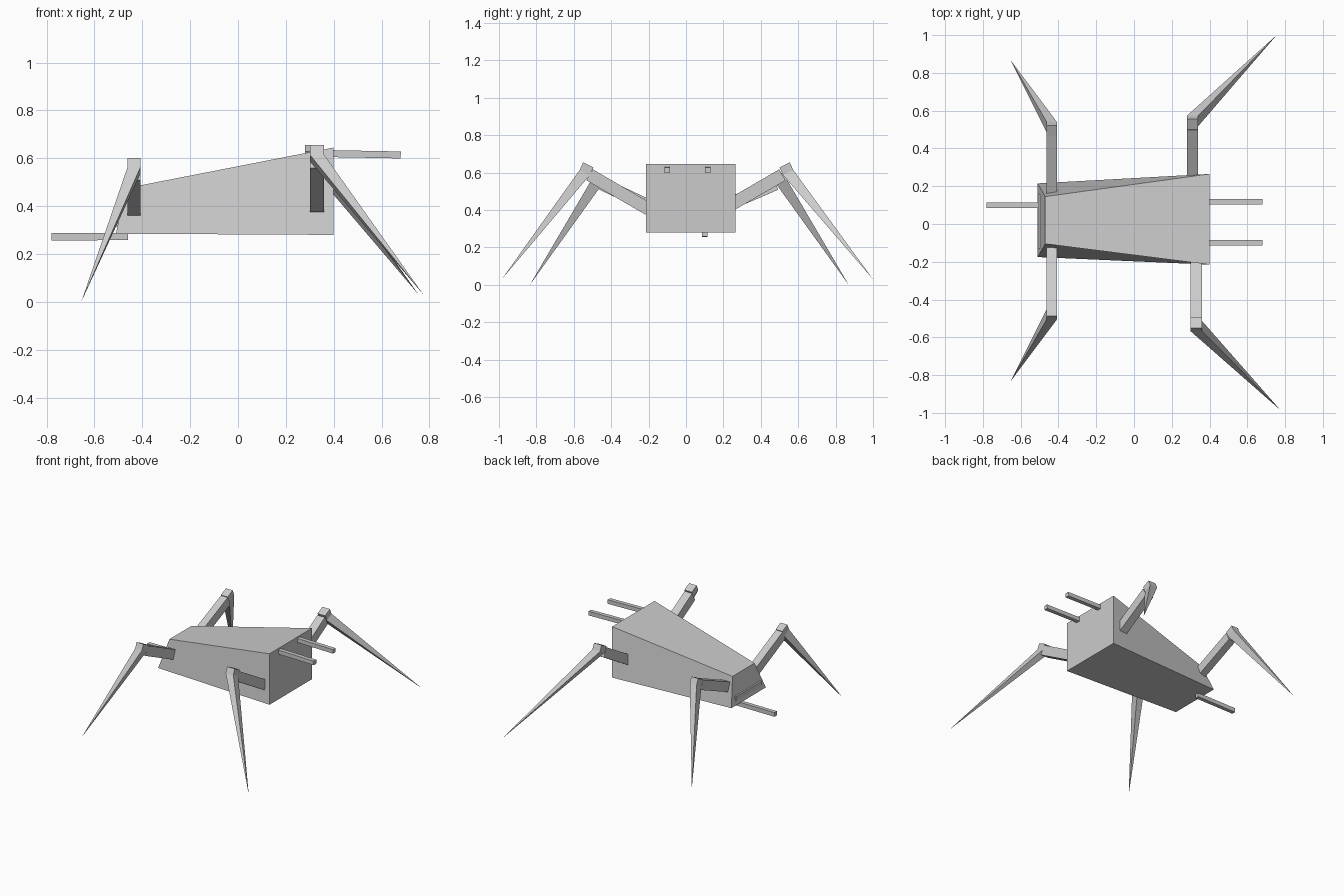
import bpy
from mathutils import Vector

cube = bpy.data.objects.get("Cube")
if cube:
    bpy.data.objects.remove(cube, do_unlink=True)

grey = bpy.data.materials.new("plain_grey")
grey.use_nodes = True
colour = (0.6, 0.6, 0.6, 1)
grey.diffuse_color = colour
grey.node_tree.nodes["Principled BSDF"].inputs["Base Color"].default_value = colour


def loft(name, rings, tip=None):
    """Join four-cornered rings into a closed solid, optionally ending in a point."""
    verts = [Vector(v) for ring in rings for v in ring]
    faces = [(3, 2, 1, 0)]
    for r in range(len(rings) - 1):
        for i in range(4):
            a, b = r * 4 + i, r * 4 + (i + 1) % 4
            faces.append((a, b, b + 4, a + 4))
    last = len(verts) - 4
    if tip:
        verts.append(Vector(tip))
        faces += [(last + i, last + (i + 1) % 4, last + 4) for i in range(4)]
    else:
        faces.append(tuple(range(last, last + 4)))
    mesh = bpy.data.meshes.new(name)
    mesh.from_pydata(verts, [], faces)
    mesh.materials.append(grey)
    obj = bpy.data.objects.new(name, mesh)
    bpy.context.collection.objects.link(obj)
    # Make the face directions agree
    import bmesh
    bm = bmesh.new()
    bm.from_mesh(mesh)
    bmesh.ops.recalc_face_normals(bm, faces=bm.faces)
    bm.to_mesh(mesh)
    bm.free()
    return obj


def beam(name, start, end, width, height, side):
    """Rectangular bar between two points; side is its width direction."""
    start, end, side = Vector(start), Vector(end), Vector(side)
    up = (end - start).cross(side).normalized() * height / 2
    across = side * width / 2
    ring = [across + up, up - across, -across - up, across - up]
    return loft(name, [[p + c for c in ring] for p in (start, end)])


# Wedge-shaped body, narrow and slanted at one end
loft("body", [
    [(-0.51, -0.175, 0.285), (-0.51, 0.215, 0.285), (-0.47, 0.145, 0.475), (-0.47, -0.105, 0.475)],
    [(0.4, -0.215, 0.28), (0.4, 0.265, 0.28), (0.4, 0.265, 0.645), (0.4, -0.215, 0.645)],
])

# Thin strip across the narrow end
beam("end_strip", (-0.502, -0.13, 0.33), (-0.502, 0.16, 0.33), 0.014, 0.03, (1, 0, 0))

# Rods at both ends
for name, y in (("left_rod", 0.117), ("right_rod", -0.1)):
    beam(name, (0.36, y, 0.62), (0.68, y, 0.614), 0.029, 0.029, (0, 1, 0))
beam("lower_rod", (-0.46, 0.1, 0.273), (-0.78, 0.1, 0.272), 0.028, 0.03, (0, 1, 0))


def leg(name, x, s, width, hip, joint, knee_y, knee_z, tip):
    """Sloping upper bar plus a knee block that tapers to a sharp foot."""
    beam(name + "_upper", (x, s * hip[0], hip[1]), (x, s * joint[0], joint[1]),
         width, 0.068, (1, 0, 0))
    rings = []
    for outer, inner in (((0, 0), (-0.055, -0.027)), ((0.018, -0.04), (-0.037, -0.067))):
        rings.append([(x + dx * width / 2, s * (knee_y + p[0]), knee_z + p[1])
                      for dx, p in ((-1, outer), (1, outer), (1, inner), (-1, inner))])
    loft(name + "_lower", rings, tip)


front_hip, front_joint = (0.2, 0.405), (0.515, 0.588)
rear_hip, rear_joint = (0.12, 0.385), (0.48, 0.54)
leg("front_right_leg", 0.33, -1, 0.06, front_hip, front_joint, 0.55, 0.655, (0.775, -0.985, 0.03))
leg("front_left_leg", 0.31, 1, 0.06, front_hip, front_joint, 0.555, 0.655, (0.755, 1.0, 0.03))
leg("rear_right_leg", -0.435, -1, 0.054, rear_hip, (0.45, 0.54), 0.487, 0.602, (-0.655, -0.835, 0.0))
leg("rear_left_leg", -0.435, 1, 0.054, rear_hip, rear_joint, 0.522, 0.602, (-0.655, 0.87, 0.0))
